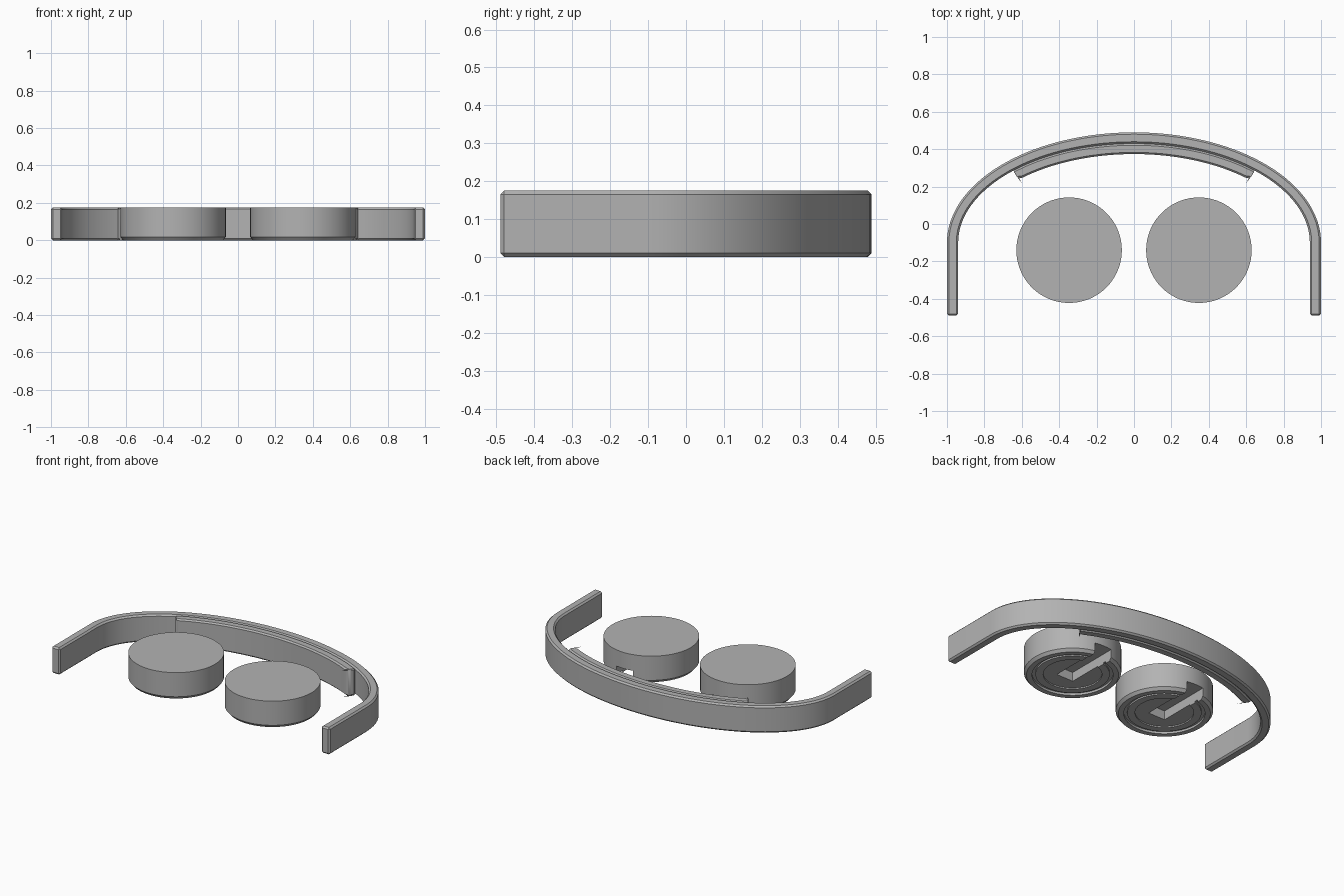
import bpy, bmesh
from math import sin, cos, pi, asin, sqrt
from mathutils import Vector

if "Cube" in bpy.data.objects:
    bpy.data.objects.remove(bpy.data.objects["Cube"])

HEIGHT = 0.175
CENTRE_Y = -0.1      # where the curved back meets the straight arms

grey = bpy.data.materials.new("matte_grey")
grey.use_nodes = True
grey.diffuse_color = (0.45, 0.45, 0.45, 1)
grey.node_tree.nodes["Principled BSDF"].inputs["Base Color"].default_value = (0.45, 0.45, 0.45, 1)


def add_object(name, bm):
    bmesh.ops.recalc_face_normals(bm, faces=bm.faces)
    mesh = bpy.data.meshes.new(name)
    bm.to_mesh(mesh)
    bm.free()
    mesh.materials.append(grey)
    obj = bpy.data.objects.new(name, mesh)
    bpy.context.collection.objects.link(obj)
    return obj


def activate(obj):
    bpy.ops.object.select_all(action='DESELECT')
    obj.select_set(True)
    bpy.context.view_layer.objects.active = obj


def finish(obj):
    activate(obj)
    for mod in list(obj.modifiers):
        bpy.ops.object.modifier_apply(modifier=mod.name)
    bpy.ops.object.shade_smooth_by_angle(angle=0.5)


def wall(name, pairs, chamfer):
    """Upright solid strip between matching outer and inner plan points."""
    bm = bmesh.new()
    rows = [[bm.verts.new((p.x, p.y, z)) for p, z in
             ((o, 0), (o, HEIGHT), (i, HEIGHT), (i, 0))] for o, i in pairs]
    for a, b in zip(rows, rows[1:]):
        for k in range(4):
            n = (k + 1) % 4
            bm.faces.new((a[k], a[n], b[n], b[k]))
    bm.faces.new(rows[0])
    bm.faces.new(rows[-1])
    obj = add_object(name, bm)
    bevel = obj.modifiers.new("chamfer", 'BEVEL')
    bevel.width = chamfer
    bevel.segments = 1
    bevel.limit_method = 'ANGLE'
    bevel.angle_limit = 0.8
    bevel.use_clamp_overlap = False
    finish(obj)


def on_ellipse(a, b, t):
    return Vector((a * sin(t), CENTRE_Y + b * cos(t)))


# Curved outer band with straight arms
steps = 72
angles = [-pi / 2 + pi * k / steps for k in range(steps + 1)]
curve = [(on_ellipse(1, 0.59, t), on_ellipse(0.94, 0.53, t)) for t in angles]
arm_end = -0.49
start = (Vector((-1, arm_end)), Vector((-0.94, arm_end)))
end = (Vector((1, arm_end)), Vector((0.94, arm_end)))
wall("outer_band", [start] + curve + [end], 0.01)

# Inner pad along the back, with rounded ends
a, b = 0.94, 0.53
limit = asin(0.645 / a)
radius, depth = 0.03, 0.056
corner = [radius * (1 - cos(pi / 2 * k / 6)) for k in range(7)]
corner_t = [-limit + d / 0.78 for d in corner]
middle_t = [corner_t[-1] * (1 - 2 * k / 40) for k in range(1, 40)]
pad = []
for t in corner_t + middle_t + [-t for t in reversed(corner_t)]:
    d = min((limit - abs(t)) * 0.78, radius)
    thick = depth - radius + sqrt(max(0, radius ** 2 - (radius - d) ** 2))
    outer = on_ellipse(a, b, t)
    normal = Vector((sin(t) / a, cos(t) / b)).normalized()
    pad.append((outer, outer - normal * thick))
wall("inner_pad", pad, 0.009)

# Round drums: turned profile with chamfered foot and stepped underside
profile = [(0, HEIGHT), (0.282, HEIGHT), (0.282, 0.018), (0.267, 0), (0.235, 0),
           (0.235, 0.014), (0.215, 0.014), (0.215, 0.004), (0.17, 0.004),
           (0.17, 0.012), (0, 0.012)]
for side, x in (("right", -0.347), ("left", 0.347)):
    bm = bmesh.new()
    verts = [bm.verts.new((r, 0, z)) for r, z in profile]
    edges = [bm.edges.new(pair) for pair in zip(verts, verts[1:])]
    bmesh.ops.spin(bm, geom=verts + edges, cent=(0, 0, 0), axis=(0, 0, 1),
                   angle=2 * pi, steps=72, use_merge=True)
    bmesh.ops.remove_doubles(bm, verts=bm.verts, dist=0.0005)
    bmesh.ops.translate(bm, verts=bm.verts, vec=(x, -0.14, 0))
    drum = add_object(side + "_drum", bm)

    # Channel under the drum, open at the back
    bm = bmesh.new()
    bmesh.ops.create_cube(bm, size=1)
    bmesh.ops.scale(bm, verts=bm.verts, vec=(0.12, 0.42, 0.17))
    bmesh.ops.translate(bm, verts=bm.verts, vec=(x, 0.0, -0.015))
    cutter = add_object("channel_cutter", bm)
    cutter.hide_render = True
    cut = drum.modifiers.new("channel", 'BOOLEAN')
    cut.operation = 'DIFFERENCE'
    cut.solver = 'EXACT'
    cut.object = cutter
    finish(drum)
    bpy.data.objects.remove(cutter)
